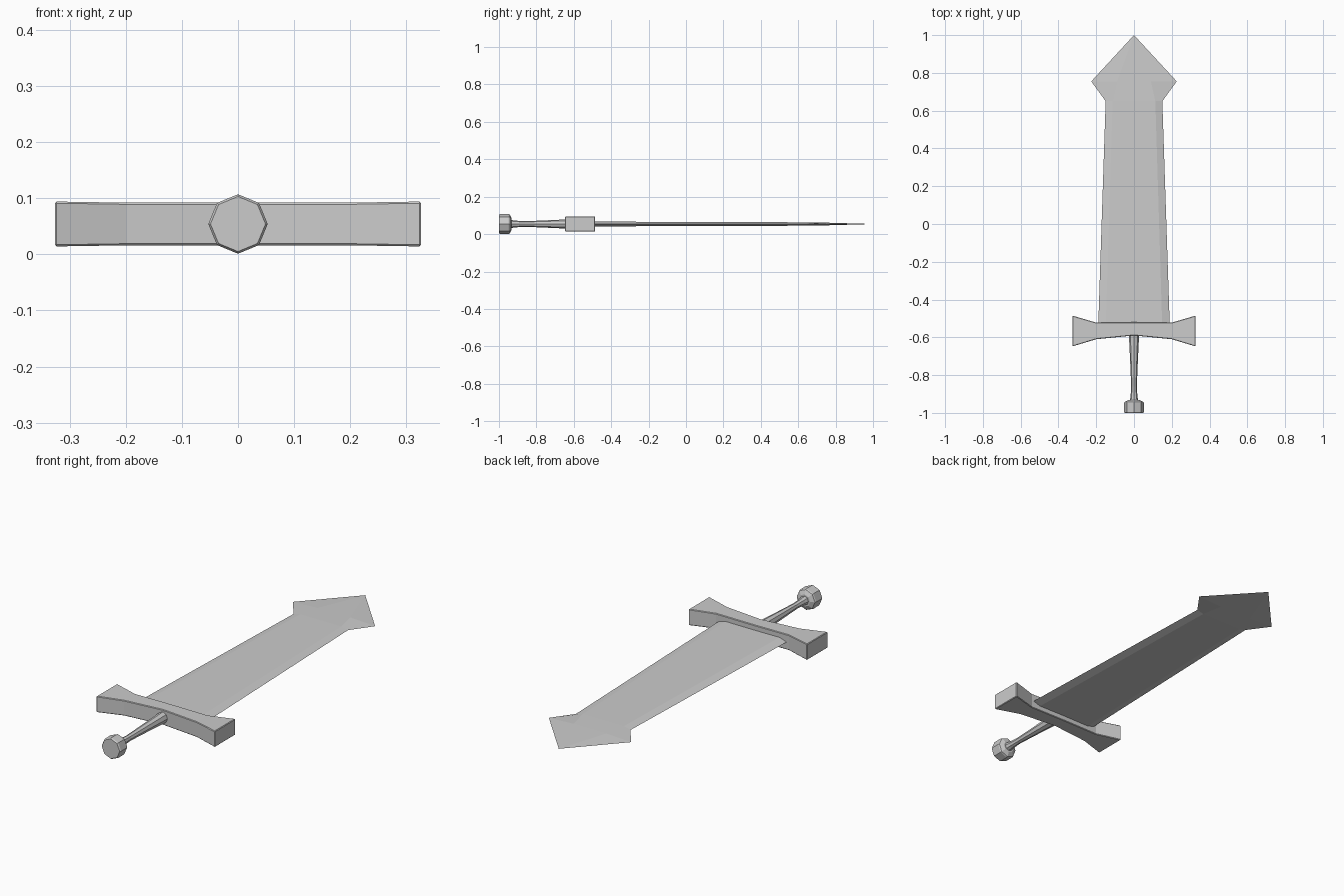
import bpy
import bmesh
import math

if "Cube" in bpy.data.objects:
    bpy.data.objects.remove(bpy.data.objects["Cube"], do_unlink=True)

MID = 0.054  # height of the sword's central plane

grey = bpy.data.materials.new("plain_grey")
grey.use_nodes = True
colour = (0.6, 0.6, 0.6, 1)
grey.diffuse_color = colour
grey.node_tree.nodes["Principled BSDF"].inputs["Base Color"].default_value = colour


def finish(name, bm, bevel=0):
    bmesh.ops.remove_doubles(bm, verts=bm.verts, dist=0.0001)
    bmesh.ops.recalc_face_normals(bm, faces=bm.faces)
    mesh = bpy.data.meshes.new(name)
    bm.to_mesh(mesh)
    bm.free()
    mesh.materials.append(grey)
    obj = bpy.data.objects.new(name, mesh)
    obj.location.z = MID
    bpy.context.collection.objects.link(obj)
    if bevel:
        mod = obj.modifiers.new("edge_bevel", "BEVEL")
        mod.width = bevel
        mod.segments = 1
        mod.limit_method = "ANGLE"
        mod.angle_limit = math.radians(50)


def loft(bm, rings):
    """Skin closed cross-sections and cap both ends."""
    loops = [[bm.verts.new(p) for p in ring] for ring in rings]
    for a, b in zip(loops, loops[1:]):
        for i in range(len(a)):
            j = (i + 1) % len(a)
            bm.faces.new((a[i], a[j], b[j], b[i]))
    bm.faces.new(loops[0])
    bm.faces.new(loops[-1])


def turned(name, profile):
    """Eight-sided turned part along y from (y, radius) pairs."""
    bm = bmesh.new()
    loft(bm, [[(r * math.sin(k * math.pi / 4), y, r * math.cos(k * math.pi / 4))
               for k in range(8)] for y, r in profile])
    finish(name, bm)


# Blade: flat centre with sloped cutting edges, flaring to an arrow-shaped tip
# Each row: y, edge half width, flat half width, half thickness
bm = bmesh.new()
rows = [(-0.56, 0.19, 0.15, 0.013), (0.65, 0.15, 0.113, 0.009),
        (0.755, 0.226, 0.09, 0.007)]
loft(bm, [[(-e, y, 0), (-f, y, t), (f, y, t), (e, y, 0), (f, y, -t), (-f, y, -t)]
          for y, e, f, t in rows])
# Point: close the open end of the arrow onto a single vertex
bm.faces.ensure_lookup_table()
cap = bm.faces[-1]
ring = list(cap.verts)
bm.faces.remove(cap)
tip = bm.verts.new((0, 1, 0))
for a, b in zip(ring, ring[1:] + ring[:1]):
    bm.faces.new((a, b, tip))
finish("blade", bm)

# Crossguard: narrow middle with flared ends; each station: x, front y, back y, half height
bm = bmesh.new()
half = [(0, -0.59, -0.52, 0.038), (0.2, -0.61, -0.522, 0.038), (0.326, -0.648, -0.485, 0.04)]
stations = [(-x, a, b, h) for x, a, b, h in half[:0:-1]] + half
loft(bm, [[(x, a, -h), (x, b, -h), (x, b, h), (x, a, h)] for x, a, b, h in stations])
finish("crossguard", bm, 0.003)

# Grip and pommel
turned("grip", [(-0.57, 0.028), (-0.65, 0.024), (-0.76, 0.019),
                (-0.86, 0.015), (-0.91, 0.018), (-0.95, 0.024)])
turned("pommel", [(-0.932, 0.03), (-0.942, 0.05), (-0.948, 0.053),
                  (-0.994, 0.053), (-1.0, 0.049)])
